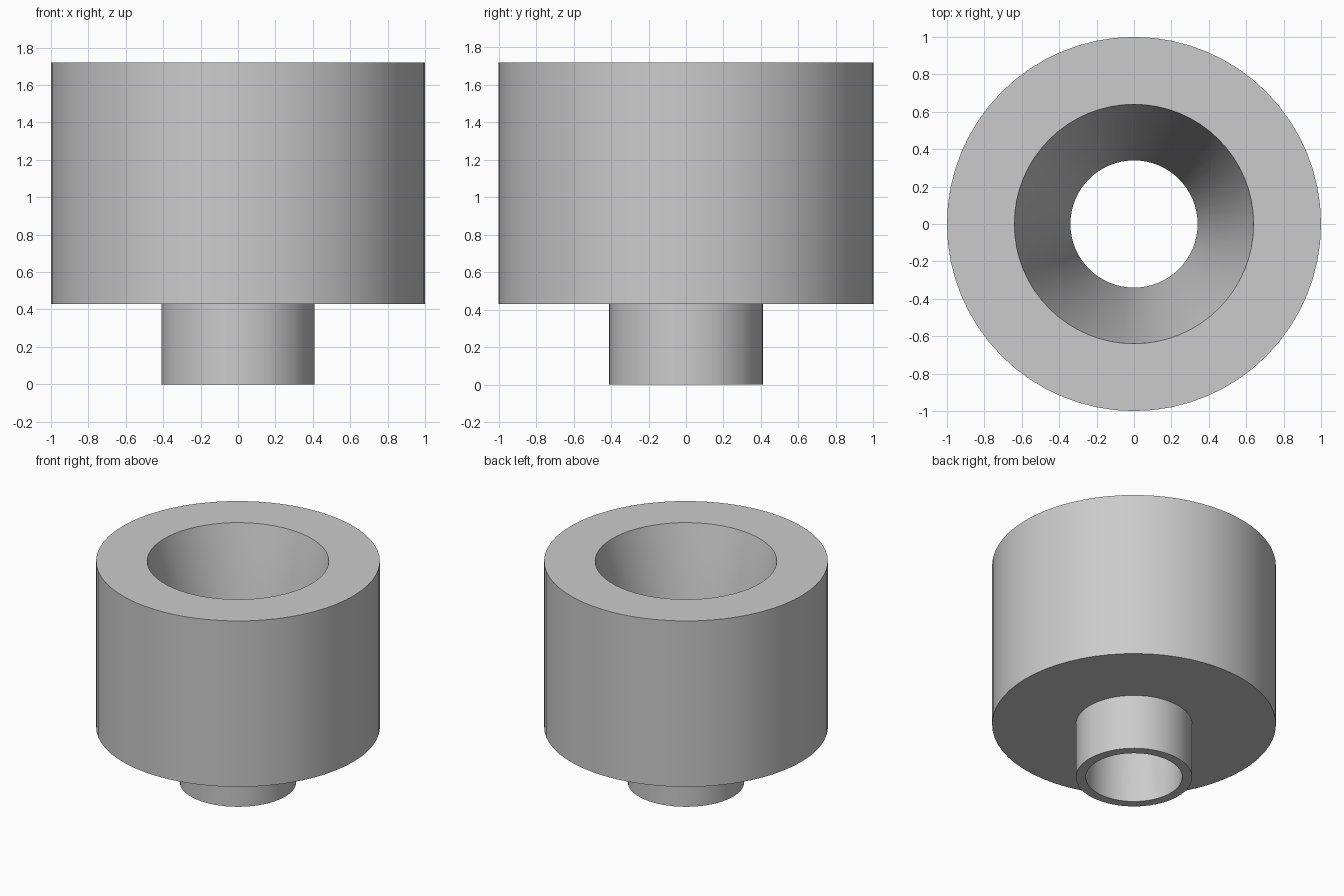
import bpy
import bmesh
import math

cube = bpy.data.objects.get("Cube")
if cube:
    bpy.data.objects.remove(cube, do_unlink=True)

SEGMENTS = 64
BODY_BASE, TOP = 0.43, 1.72

grey = bpy.data.materials.new("plain_grey")
grey.use_nodes = True
colour = (0.6, 0.6, 0.6, 1)
grey.diffuse_color = colour
grey.node_tree.nodes["Principled BSDF"].inputs["Base Color"].default_value = colour


def lathe(name, profile, material):
    """Turn a closed (radius, height) profile around the z axis."""
    bm = bmesh.new()
    verts = [bm.verts.new((r, 0, z)) for r, z in profile]
    edges = [bm.edges.new((a, b)) for a, b in zip(verts, verts[1:] + verts[:1])]
    bmesh.ops.spin(bm, geom=verts + edges, cent=(0, 0, 0), axis=(0, 0, 1),
                   angle=math.tau, steps=SEGMENTS, use_merge=True)
    bmesh.ops.remove_doubles(bm, verts=bm.verts, dist=0.0001)
    bmesh.ops.recalc_face_normals(bm, faces=bm.faces)
    mesh = bpy.data.meshes.new(name)
    bm.to_mesh(mesh)
    bm.free()
    mesh.materials.append(material)
    obj = bpy.data.objects.new(name, mesh)
    bpy.context.collection.objects.link(obj)
    bpy.ops.object.select_all(action="DESELECT")
    obj.select_set(True)
    bpy.context.view_layer.objects.active = obj
    bpy.ops.object.shade_smooth_by_angle(angle=math.radians(30))
    return obj


# Thick round body with a funnel mouth, stepping down to a thin-walled spout
lathe("funnel_body_with_spout", [
    (0.34, 0), (0.41, 0),
    (0.41, BODY_BASE), (1.0, BODY_BASE),
    (1.0, TOP), (0.64, TOP),
    (0.34, BODY_BASE),
], grey)
